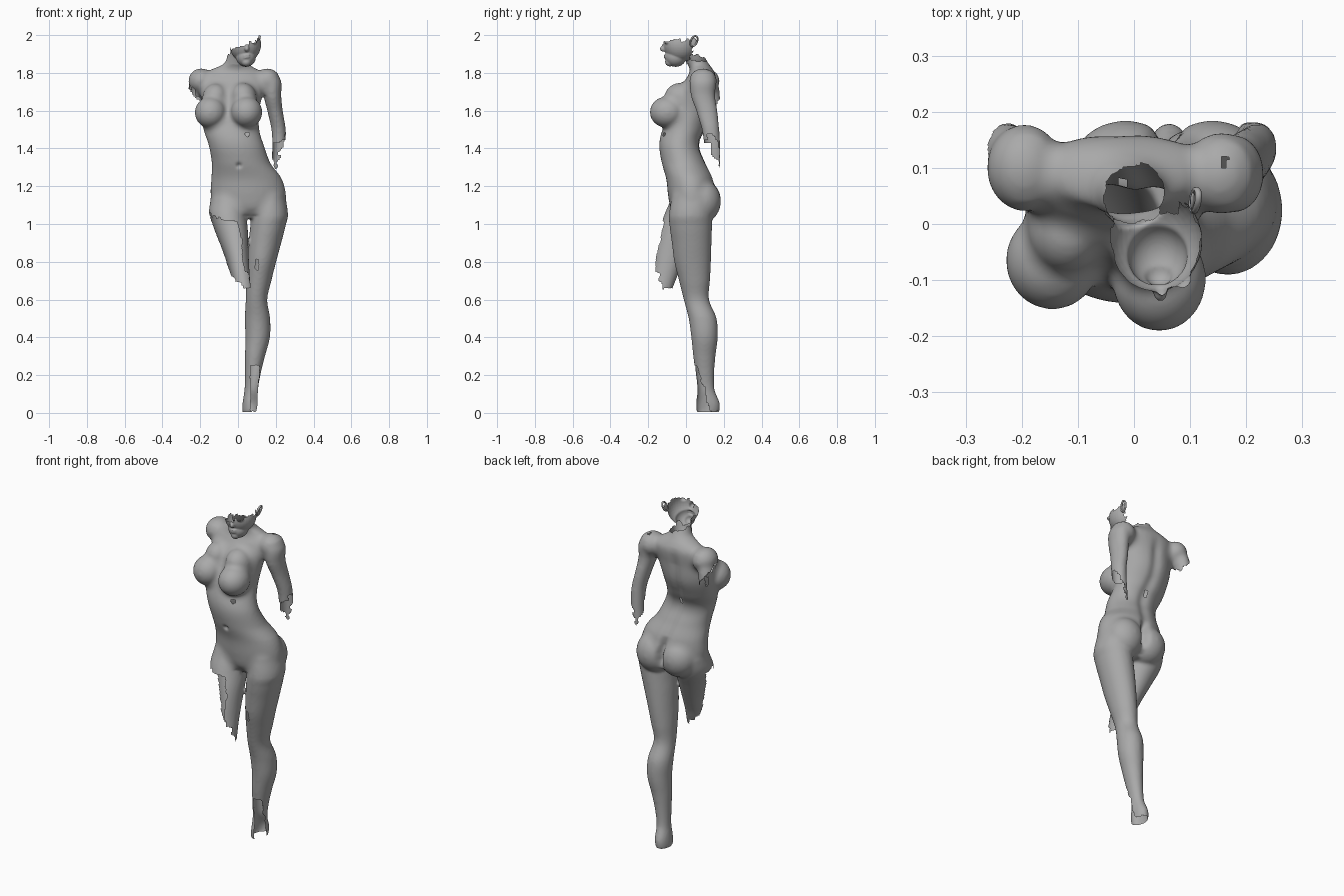
import bpy, bmesh, math
from mathutils import Vector, Matrix, noise

if "Cube" in bpy.data.objects:
    bpy.data.objects.remove(bpy.data.objects["Cube"])

stone = bpy.data.materials.new("grey_stone")
stone.diffuse_color = (0.4, 0.4, 0.4, 1)
stone.use_nodes = True
stone.node_tree.nodes["Principled BSDF"].inputs["Base Color"].default_value = stone.diffuse_color


def spline(rows, z):
    """Catmull-Rom value of (z, cx, cy, rx, ry) rows at height z (rows run downward)."""
    i = next((k for k in range(len(rows) - 1) if z >= rows[k + 1][0]), len(rows) - 2)
    a, b = rows[i], rows[i + 1]
    p, q = rows[max(i - 1, 0)], rows[min(i + 2, len(rows) - 1)]
    t = min(max((a[0] - z) / (a[0] - b[0]), 0), 1)
    return [b0 + 0.5 * t * (c - a0 + t * (2 * a0 - 5 * b0 + 4 * c - d + t * (3 * (b0 - c) + d - a0)))
            for a0, b0, c, d in zip(p[1:], a[1:], b[1:], q[1:])]


def radial(rows, c):
    """Offset of a point from a part's axis, in units of its radii."""
    s = spline(rows, c.z)
    return Vector(((c.x - s[0]) / s[2], (c.y - s[1]) / s[3]))


def loft(bm, rows, n=32):
    """Closed tube of elliptical rings."""
    steps = max(8, int((rows[0][0] - rows[-1][0]) / 0.015))
    rings = []
    for s in range(steps + 1):
        z = rows[0][0] + (rows[-1][0] - rows[0][0]) * s / steps
        cx, cy, rx, ry = spline(rows, z)
        rings.append([bm.verts.new((cx + rx * math.cos(2 * math.pi * k / n),
                                    cy + ry * math.sin(2 * math.pi * k / n), z)) for k in range(n)])
    for r, s in zip(rings, rings[1:]):
        for k in range(n):
            bm.faces.new((s[k], s[(k + 1) % n], r[(k + 1) % n], r[k]))
    bm.faces.new(rings[0])
    bm.faces.new(rings[-1][::-1])


def ball(bm, loc, rad, tilt=0.0):
    m = Matrix.Translation(loc) @ Matrix.Rotation(tilt, 4, 'Y') @ Matrix.Diagonal((*rad, 1))
    bmesh.ops.create_uvsphere(bm, u_segments=32, v_segments=20, radius=1, matrix=m)


def finish(bm, name):
    me = bpy.data.meshes.new(name)
    bm.to_mesh(me)
    bm.free()
    me.materials.append(stone)
    ob = bpy.data.objects.new(name, me)
    bpy.context.collection.objects.link(ob)
    for p in me.polygons:
        p.use_smooth = True
    return ob


def fuse(ob, voxel, iterations):
    """Merge overlapping volumes into one smooth skin and return it as bmesh."""
    r = ob.modifiers.new("fuse", 'REMESH')
    r.mode, r.voxel_size = 'VOXEL', voxel
    s = ob.modifiers.new("soften", 'SMOOTH')
    s.factor, s.iterations = 0.5, iterations
    bm = bmesh.new()
    bm.from_object(ob, bpy.context.evaluated_depsgraph_get())
    bpy.data.objects.remove(ob)
    return bm


def fill_creases(bm, rule, rounds):
    """Raise concave creases between volumes without shrinking the bulges."""
    near = [(v, [e.other_vert(v) for e in v.link_edges]) for v in bm.verts if rule(v.co)]
    for _ in range(rounds):
        bm.normal_update()
        moves = []
        for v, ring in near:
            d = sum((w.co for w in ring), Vector()) / len(ring) - v.co
            moves.append(d * (0.8 if d.dot(v.normal) > 0 else 0.06))
        for (v, _r), d in zip(near, moves):
            v.co += d
    bm.normal_update()


def jag(p, size=0.03, freq=28):
    return size * noise.noise(Vector(p) * freq)


def break_off(bm, rule):
    """Remove faces chosen by a rule, then any stray crumbs."""
    bmesh.ops.delete(bm, geom=[f for f in bm.faces if rule(f.calc_center_median(), f.normal)], context='FACES')
    seen = set()
    for v in list(bm.verts):
        if v in seen:
            continue
        island, stack = [], [v]
        seen.add(v)
        while stack:
            u = stack.pop()
            island.append(u)
            for e in u.link_edges:
                w = e.other_vert(u)
                if w not in seen:
                    seen.add(w)
                    stack.append(w)
        if len(island) < 150:
            for u in island:
                bm.verts.remove(u)


# --- body volumes: torso, standing leg, raised thigh, arms
torso = [(1.93, .008, .04, .055, .05), (1.88, -.002, .05, .058, .052), (1.845, -.01, .065, .068, .058),
         (1.815, -.02, .085, .13, .06), (1.78, -.02, .083, .175, .077), (1.70, -.03, .055, .165, .10),
         (1.60, -.04, .03, .153, .115), (1.50, -.035, -.01, .148, .115), (1.42, -.01, -.035, .146, .107),
         (1.32, .017, -.01, .156, .118), (1.24, .045, .02, .187, .125), (1.15, .055, .03, .20, .125),
         (1.08, .06, .03, .185, .11), (1.03, .06, .03, .12, .07)]
leg = [(1.16, .16, .04, .09, .115), (1.05, .168, .025, .097, .115), (1.0, .16, .025, .094, .113),
       (.9, .142, .03, .087, .105), (.8, .125, .035, .077, .097), (.7, .11, .045, .067, .082),
       (.6, .098, .055, .057, .067), (.5, .103, .088, .067, .074), (.4, .104, .098, .065, .07),
       (.3, .09, .097, .053, .059), (.2, .078, .1, .041, .049), (.12, .07, .106, .036, .046),
       (.05, .064, .116, .04, .063), (0, .06, .116, .038, .06)]
thigh = [(1.14, -.045, .03, .10, .11), (1.05, -.053, 0, .10, .115), (.95, -.033, -.04, .086, .105),
         (.85, -.012, -.075, .068, .09), (.75, .006, -.105, .055, .07), (.62, .025, -.135, .045, .055)]
left_arm = [(1.8, .165, .09, .045, .06), (1.75, .175, .09, .056, .07), (1.68, .182, .09, .047, .064),
            (1.6, .196, .11, .041, .056), (1.5, .215, .13, .038, .046), (1.4, .217, .14, .036, .042),
            (1.27, .205, .145, .032, .038)]
right_stub = [(1.8, -.19, .1, .05, .065), (1.7, -.224, .125, .045, .053), (1.61, -.23, .14, .036, .045)]

bm = bmesh.new()
for rows in (torso, leg, thigh, left_arm, right_stub):
    loft(bm, rows)
ball(bm, (-.195, .1, 1.757), (.068, .078, .067))        # shoulders
ball(bm, (.155, .09, 1.757), (.068, .073, .067))
ball(bm, (-.145, -.065, 1.59), (.084, .088, .084))      # chest
ball(bm, (.045, -.098, 1.592), (.084, .094, .084))
ball(bm, (-.12, -.008, 1.665), (.07, .08, .08), .2)
ball(bm, (.03, -.03, 1.668), (.07, .085, .08), -.2)
ball(bm, (-.015, .083, 1.125), (.105, .102, .11))       # hips, rear
ball(bm, (.14, .083, 1.12), (.105, .102, .115))
bm = fuse(finish(bm, "body_volumes"), 0.008, 8)
fill_creases(bm, lambda c: c.z > 1.045 and not (c.x > .13 and 1.25 < c.z < 1.68), 28)

# spine groove, cleft and navel
for v in bm.verts:
    x, y, z = v.co
    if y > 0.02 and 1.06 < z < 1.8:
        cx = .06 - .09 * min(max((z - 1.15) / .4, 0), 1)
        fade = min(1, (z - 1.06) / .05, (1.8 - z) / .1)
        low = min(max((1.25 - z) / .06, 0), 1)
        v.co.y -= (.012 + .02 * low) * fade * math.exp(-((x - cx) / (.03 - .012 * low)) ** 2)
    if y < -0.05:
        v.co.y += .015 * math.exp(-((x - .005) ** 2 + (z - 1.31) ** 2) / .00015)
bm.normal_update()


def body_break(c, n):
    x, y, z = c
    j = jag(c)
    if z < .008:                                        # open sole
        return True
    if z < .25 and x > .066 and y < .06 + (.25 - z) * .28 + j * .5:
        return True                                     # missing shin and instep
    if z > 1.878 + j - .25 * x * (y > .05):             # open neck
        return True
    if 1.255 < z < 1.56 and radial(left_arm, c).length < 1.2:   # left forearm
        if z < max(1.3 + 3.2 * abs(x - .2), 1.44 if y < .13 else 0) + 2 * j:
            return True
    if x < -.18 and y > .06 and z < 1.69 + 1.2 * (-.235 - x) + 1.5 * j:
        return z > 1.58                                 # right arm
    if z < 1.08:                                        # raised thigh
        t = radial(thigh, c)
        if t.length < radial(leg, c).length:
            if z < 1.02 - .3 * (x + .05) + j and -.6 * t.x - .8 * t.y > .4 + 4 * j:
                return True
            if z < .655 + 1.2 * max(0, .03 - x) + 2.5 * max(0, -.12 - y) + 1.5 * j:
                return True
    holes = ((.05, 1.475, .012, .012, -1), (.1, .785, .009, .03, -1), (-.02, 1.46, .008, .02, 1))
    return any(n.y * s > .2 and ((x - a) / r) ** 2 + ((z - b) / h) ** 2 < 1 for a, b, r, h, s in holes)


break_off(bm, body_break)
finish(bm, "body")

# --- throat and face mask
bm = bmesh.new()
loft(bm, [(1.96, .03, -.01, .05, .05), (1.90, .006, .035, .054, .052), (1.835, -.01, .066, .07, .06)])
ball(bm, (.038, -.03, 1.95), (.084, .09, .092))         # skull
ball(bm, (.042, -.055, 1.885), (.053, .057, .053))      # jaw
ball(bm, (.044, -.085, 1.858), (.026, .026, .024))      # chin
ball(bm, (.047, -.118, 1.928), (.013, .02, .016))       # nose tip
ball(bm, (.05, -.112, 1.95), (.009, .016, .03))         # nose bridge
for z in (1.893, 1.882):                                # lips
    ball(bm, (.045, -.104, z), (.021, .013, .006), -.15)
for x in (.015, .085):                                  # eyelids
    ball(bm, (x, -.097, 1.957 + .15 * (x - .05)), (.018, .018, .011), -.15)
bm = fuse(finish(bm, "head_volumes"), 0.004, 4)


def head_break(c, n):
    x, y, z = c
    j = jag(c, .02, 45)
    if z < 1.845 and y > 0:
        return True
    if z > 1.945 + .35 * (x - .02) + j:                 # skull above the eyes
        return True
    return y > (.035 if x > .08 else .018) + j * .7


break_off(bm, head_break)
finish(bm, "throat_and_face")

# --- ear: rim and shallow bowl
bm = bmesh.new()
ring = []
for i in range(24):
    a = 2 * math.pi * i / 24
    ring.append([bm.verts.new((.109 + .006 * math.sin(b) + .006 * math.sin(a),
                               .042 + (.018 + .005 * math.cos(b)) * math.cos(a) + .008 * math.sin(a),
                               1.968 + (.027 + .005 * math.cos(b)) * math.sin(a)))
                 for b in (2 * math.pi * k / 8 for k in range(8))])
for i in range(24):
    for k in range(8):
        bm.faces.new((ring[i][k], ring[(i + 1) % 24][k], ring[(i + 1) % 24][(k + 1) % 8], ring[i][(k + 1) % 8]))
ball(bm, (.105, .04, 1.962), (.005, .016, .024))
bmesh.ops.recalc_face_normals(bm, faces=bm.faces)
finish(bm, "ear")
